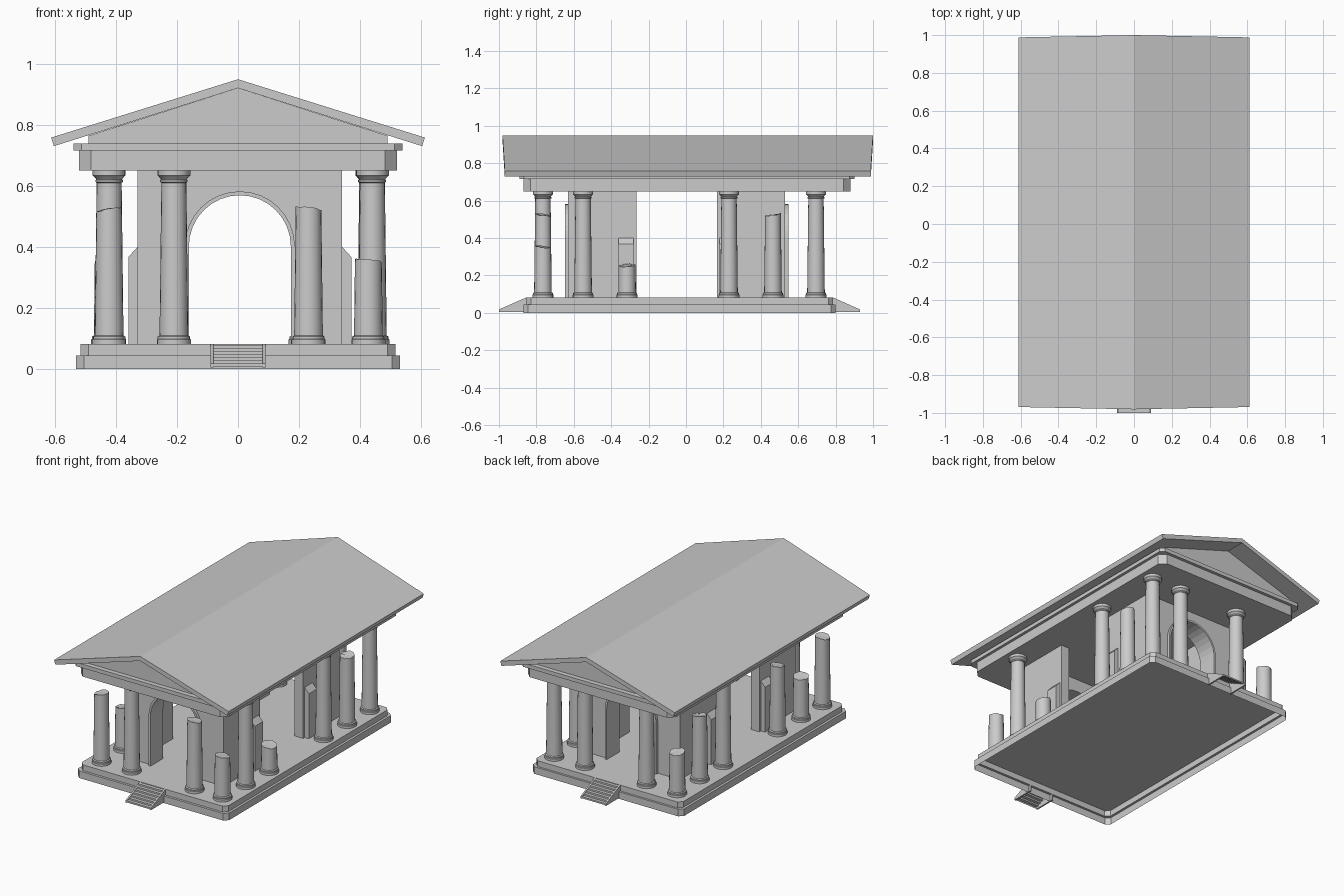
import bpy, bmesh, math, random
from math import sin, cos, pi

if "Cube" in bpy.data.objects:
    bpy.data.objects.remove(bpy.data.objects["Cube"])

random.seed(4)
SIDES = 20
FLOOR, TOP = 0.082, 0.65


def finish(bm, name, smooth=False):
    bmesh.ops.recalc_face_normals(bm, faces=bm.faces)
    mesh = bpy.data.meshes.new(name)
    bm.to_mesh(mesh)
    bm.free()
    ob = bpy.data.objects.new(name, mesh)
    bpy.context.collection.objects.link(ob)
    if smooth:
        bpy.ops.object.select_all(action='DESELECT')
        ob.select_set(True)
        bpy.context.view_layer.objects.active = ob
        bpy.ops.object.shade_smooth_by_angle(angle=math.radians(35))
    return ob


def loft(bm, rings, close=True):
    """Join successive vertex rings with quads."""
    n = len(rings[0])
    for lo, hi in zip(rings, rings[1:]):
        for i in range(n if close else n - 1):
            j = (i + 1) % n
            bm.faces.new((lo[i], lo[j], hi[j], hi[i]))


def extrude(name, pts, place, a, b):
    """Closed prism: 2D outline pts, place(u, v, t) maps it to 3D, swept from t=a to t=b."""
    bm = bmesh.new()
    ends = [[bm.verts.new(place(u, v, t)) for u, v in pts] for t in (a, b)]
    bm.faces.new(ends[0])
    bm.faces.new(ends[1])
    loft(bm, ends)
    return finish(bm, name)


def along_y(x, z, y): return (x, y, z)
def along_x(y, z, x): return (x, y, z)
def along_z(x, y, z): return (x, y, z)


def cut_rect(hx, y0, y1, c):
    """Rectangle with cut corners."""
    return [(-hx + c, y0), (hx - c, y0), (hx, y0 + c), (hx, y1 - c),
            (hx - c, y1), (-hx + c, y1), (-hx, y1 - c), (-hx, y0 + c)]


def box(name, x0, x1, y0, y1, z0, z1):
    return extrude(name, [(x0, y0), (x1, y0), (x1, y1), (x0, y1)], along_z, z0, z1)


# Stepped platform: a shell that is open underneath
bm = bmesh.new()
low, up = cut_rect(0.53, -0.87, 0.80, 0.025), cut_rect(0.515, -0.855, 0.787, 0.025)
rings = [[bm.verts.new((x, y, z)) for x, y in pts]
         for pts, z in ((low, 0), (low, 0.045), (up, 0.045), (up, FLOOR))]
loft(bm, rings)
bm.faces.new(rings[-1])
finish(bm, "platform")


# Stairs, open underneath, with side stringers
def stairs(name, y_top, y_end):
    n = 7
    pts = [(y_end, 0.008)]
    for i in range(n):
        z = 0.008 + 0.07 * (i + 1) / n
        pts += [(y_end + (y_top - y_end) * k / n, z) for k in (i, i + 1)]
    bm = bmesh.new()
    loft(bm, [[bm.verts.new((x, y, z)) for y, z in pts] for x in (-0.08, 0.08)], close=False)
    finish(bm, name)
    for s in (-1, 1):
        extrude(name + "_stringer", [(y_end, 0.005), (y_end, 0.018), (y_top, FLOOR), (y_top, 0.005)],
                along_x, s * 0.08, s * 0.09)


stairs("front_stairs", -0.855, -1.0)
stairs("back_stairs", 0.787, 0.93)

# Columns: whole (h None) or broken at height h
BASE = [(0.056, FLOOR), (0.056, 0.096), (0.053, 0.099), (0.053, 0.106), (0.047, 0.11)]
CAPITAL = [(0.041, 0.61), (0.045, 0.613), (0.045, 0.619), (0.042, 0.621),
           (0.051, 0.632), (0.054, 0.634), (0.054, TOP)]


def column(name, x, y, h=None):
    if h is None:
        prof = BASE + CAPITAL
    else:
        prof = BASE + [(0.047 - 0.006 * (h - 0.11) / 0.5, h)]
    bm = bmesh.new()
    ang = [2 * pi * i / SIDES for i in range(SIDES)]
    rings = [[bm.verts.new((x + r * cos(a), y + r * sin(a), z)) for a in ang] for r, z in prof]
    loft(bm, rings)
    bm.faces.new(rings[0])
    if h is None:
        bm.faces.new(rings[-1])
    else:
        # Jagged fracture surface
        phase = random.uniform(0, 2 * pi)
        for v, a in zip(rings[-1], ang):
            v.co.z += 0.007 * sin(a + phase) - 0.006 + random.uniform(-0.003, 0.003)
        mid = bm.verts.new((x, y, h - 0.01))
        for i in range(SIDES):
            bm.faces.new((rings[-1][i], rings[-1][(i + 1) % SIDES], mid))
    finish(bm, name, True)


for x, h in ((-0.422, 0.53), (-0.21, None), (0.231, 0.53), (0.427, 0.36)):
    column("front_column", x, -0.765, h)
for x, h in ((-0.425, 0.355), (-0.21, None), (0.222, None), (0.438, None)):
    column("back_column", x, 0.695, h)
for y, left, right in ((-0.55, 0.36, None), (-0.315, 0.52, 0.26), (0.23, None, None), (0.465, 0.5, 0.53)):
    column("left_column", -0.422, y, left)
    column("right_column", 0.44, y, right)


# Arched inner walls: arch wall, side returns, arch trim and sloped buttresses
def arch(r, zc, n=16):
    return [(CX + r * cos(pi * i / n), zc + r * sin(pi * i / n)) for i in range(n + 1)]


CX, SPRING = 0.006, 0.402
R_IN, R_OUT, HALF = 0.167, 0.18, 0.335


def arched_wall(name, face, s):
    depth = 0.11
    inner = [(CX + R_IN, FLOOR)] + arch(R_IN, SPRING) + [(CX - R_IN, FLOOR)]
    outer = [(CX - R_OUT, FLOOR)] + arch(R_OUT, SPRING)[::-1] + [(CX + R_OUT, FLOOR)]
    wall = [(CX - HALF, FLOOR), (CX - HALF, TOP), (CX + HALF, TOP), (CX + HALF, FLOOR)]
    extrude(name, inner + wall, along_y, face, face + s * depth)
    extrude(name + "_arch_trim", inner + outer, along_y, face - s * 0.018, face + s * 0.02)
    for side in (-1, 1):
        xo, xi = CX + side * HALF, CX + side * (HALF - 0.06)
        box(name + "_return", min(xo, xi), max(xo, xi),
            *sorted((face + s * depth, face + s * 0.365)), FLOOR, TOP)
        xb = xo + side * 0.03
        extrude(name + "_buttress", [(xo, FLOOR), (xb, FLOOR), (xb, 0.367), (xo, 0.4)],
                along_y, face + s * 0.27, face + s * 0.35)


arched_wall("front_wall", -0.63, 1)
arched_wall("back_wall", 0.53, -1)

# Entablature and cornice
extrude("entablature", cut_rect(0.52, -0.87, 0.88, 0.038), along_z, TOP, 0.715)
extrude("cornice", cut_rect(0.538, -0.89, 0.90, 0.025), along_z, 0.715, 0.739)

# Gable block under the roof
extrude("pediment", [(-0.49, 0.739), (0.49, 0.739), (0.49, 0.764), (0, 0.92), (-0.49, 0.764)],
        along_y, -0.86, 0.87)

# Pitched roof, slightly longer at the ridge
ROOF = [(0, 0.949), (0.612, 0.758), (0.603, 0.73), (0, 0.92), (-0.603, 0.73), (-0.612, 0.758)]


def roof_place(x, z, t):
    return (x, 0.0095 + t * (0.9905 - 0.012 * abs(x) / 0.61), z)


extrude("roof", ROOF, roof_place, -1, 1)
